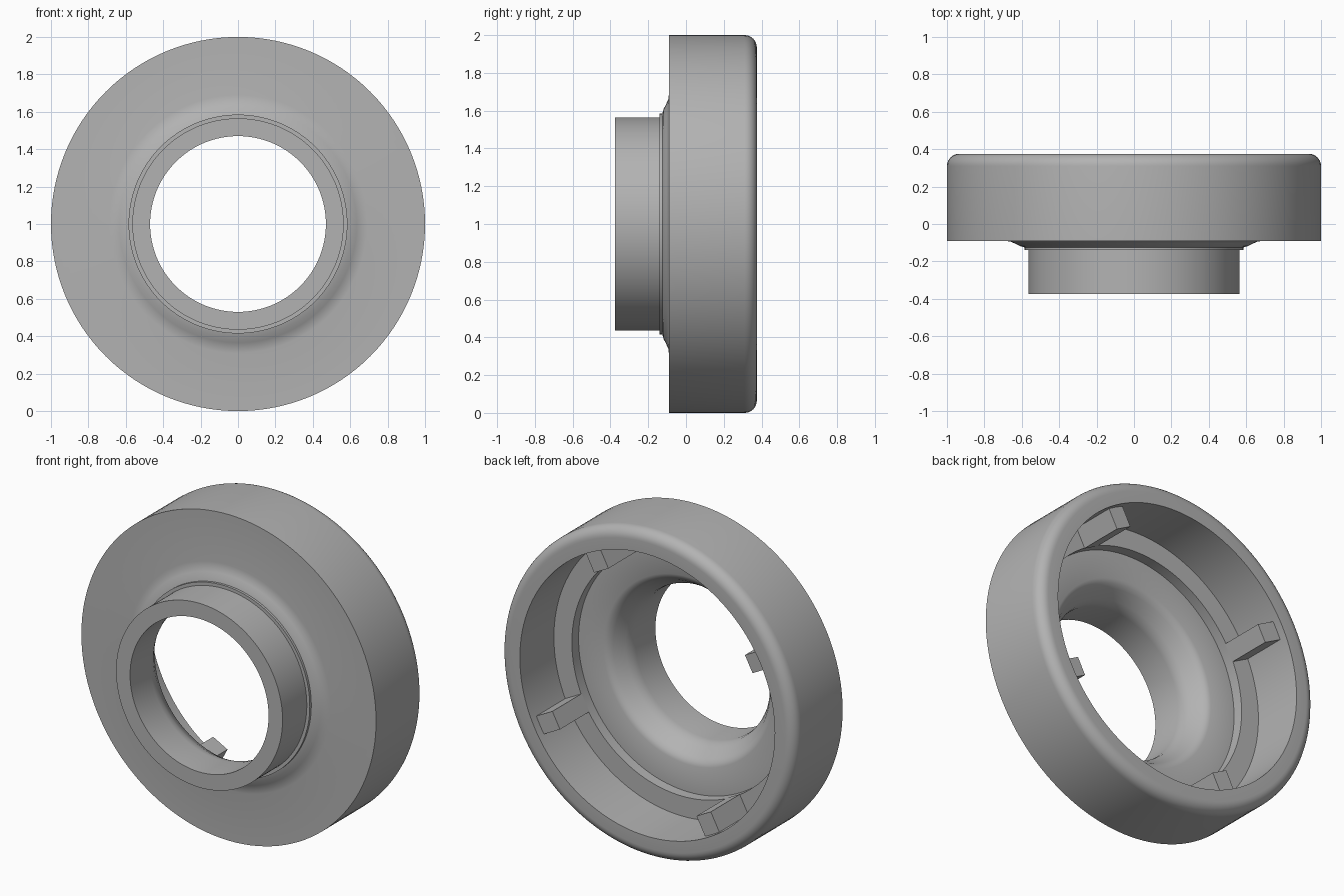
import bpy
import bmesh
from math import sin, cos, pi, radians
from mathutils import Matrix, Vector

cube = bpy.data.objects.get("Cube")
if cube:
    bpy.data.objects.remove(cube, do_unlink=True)

SEGMENTS = 128
CENTRE = Vector((0, 0, 1))

grey = bpy.data.materials.new("mid_grey")
grey.use_nodes = True
colour = (0.45, 0.45, 0.45, 1)
grey.diffuse_color = colour
grey.node_tree.nodes["Principled BSDF"].inputs["Base Color"].default_value = colour


def add_object(name, bm):
    bmesh.ops.recalc_face_normals(bm, faces=bm.faces)
    mesh = bpy.data.meshes.new(name)
    bm.to_mesh(mesh)
    bm.free()
    mesh.materials.append(grey)
    obj = bpy.data.objects.new(name, mesh)
    bpy.context.collection.objects.link(obj)
    return obj


def lathe(name, profile):
    """Spin a closed (radius, y) profile around the y axis."""
    bm = bmesh.new()
    rings = []
    for i in range(SEGMENTS):
        a = 2 * pi * i / SEGMENTS
        rings.append([bm.verts.new(CENTRE + Vector((r * cos(a), y, r * sin(a))))
                      for r, y in profile])
    n = len(profile)
    for i in range(SEGMENTS):
        a, b = rings[i], rings[(i + 1) % SEGMENTS]
        for j in range(n):
            k = (j + 1) % n
            bm.faces.new((a[j], a[k], b[k], b[j]))
    return add_object(name, bm)


# Rounded outer corner of the rim
ROUND = 0.065
rim_corner = [(1 - ROUND + ROUND * cos(t), 0.375 - ROUND + ROUND * sin(t))
              for t in (pi / 2 * i / 8 for i in range(9))]

# Spout, collar, flared flange, rim, stepped recess and funnel
profile = [
    (0.47, -0.375), (0.565, -0.375), (0.565, -0.14),
    (0.585, -0.14), (0.585, -0.125), (0.61, -0.118), (0.635, -0.105),
    (0.66, -0.094), (0.69, -0.09), (1.0, -0.09),
    *rim_corner,
    (0.865, 0.375), (0.865, 0.045), (0.743, 0.045), (0.743, -0.02),
    (0.575, -0.02), (0.55, -0.031), (0.53, -0.052),
    (0.49, -0.115), (0.475, -0.145), (0.47, -0.18),
]
body = lathe("flanged_ring", profile)
bpy.context.view_layer.objects.active = body
body.select_set(True)
bpy.ops.object.shade_smooth_by_angle(angle=radians(32))

# Four locking lugs on the inner wall, standing on the ledge
for i in range(4):
    bm = bmesh.new()
    bmesh.ops.create_cube(bm, size=1)
    bmesh.ops.scale(bm, verts=bm.verts, vec=(0.135, 0.285, 0.11))
    bmesh.ops.translate(bm, verts=bm.verts, vec=(0.8075, 0.1825, 0))
    turn = Matrix.Rotation(radians(28 + 90 * i), 4, 'Y')
    bmesh.ops.transform(bm, matrix=Matrix.Translation(CENTRE) @ turn, verts=bm.verts)
    add_object(f"locking_lug_{i + 1}", bm)
